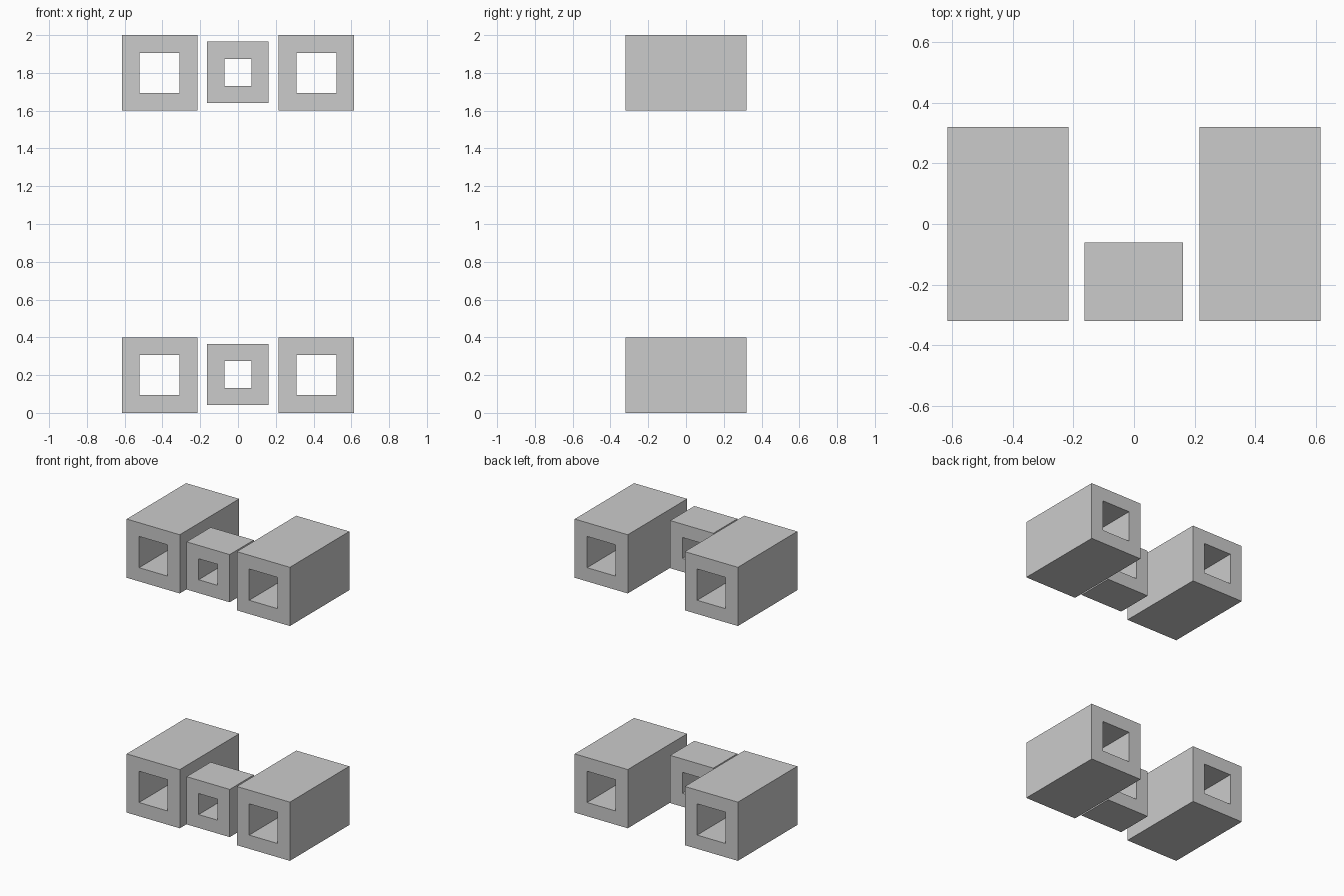
import bpy, bmesh

if "Cube" in bpy.data.objects:
    bpy.data.objects.remove(bpy.data.objects["Cube"])


def square_tube(name, x, z, size, hole, y0, y1):
    """Square block with a straight square hole running front to back."""
    bm = bmesh.new()

    def ring(s, y):
        h = s / 2
        return [bm.verts.new((x + a * h, y, z + b * h))
                for a, b in ((-1, -1), (1, -1), (1, 1), (-1, 1))]

    # outer front, outer back, inner back, inner front
    rings = [ring(size, y0), ring(size, y1), ring(hole, y1), ring(hole, y0)]
    for k in range(4):
        a, b = rings[k], rings[(k + 1) % 4]
        for i in range(4):
            j = (i + 1) % 4
            bm.faces.new((a[i], a[j], b[j], b[i]))
    bmesh.ops.recalc_face_normals(bm, faces=bm.faces)
    mesh = bpy.data.meshes.new(name)
    bm.to_mesh(mesh)
    bm.free()
    obj = bpy.data.objects.new(name, mesh)
    bpy.context.collection.objects.link(obj)
    return obj


# Two identical rows: long tubes on the sides, short small tube in the middle
for level, z in (("lower", 0.2), ("upper", 1.8)):
    for side, x in (("left", -0.415), ("right", 0.415)):
        square_tube(f"{level}_{side}_tube", x, z, 0.4, 0.213, -0.32, 0.32)
    square_tube(f"{level}_middle_tube", -0.001, z + 0.003, 0.325, 0.143, -0.32, -0.061)
